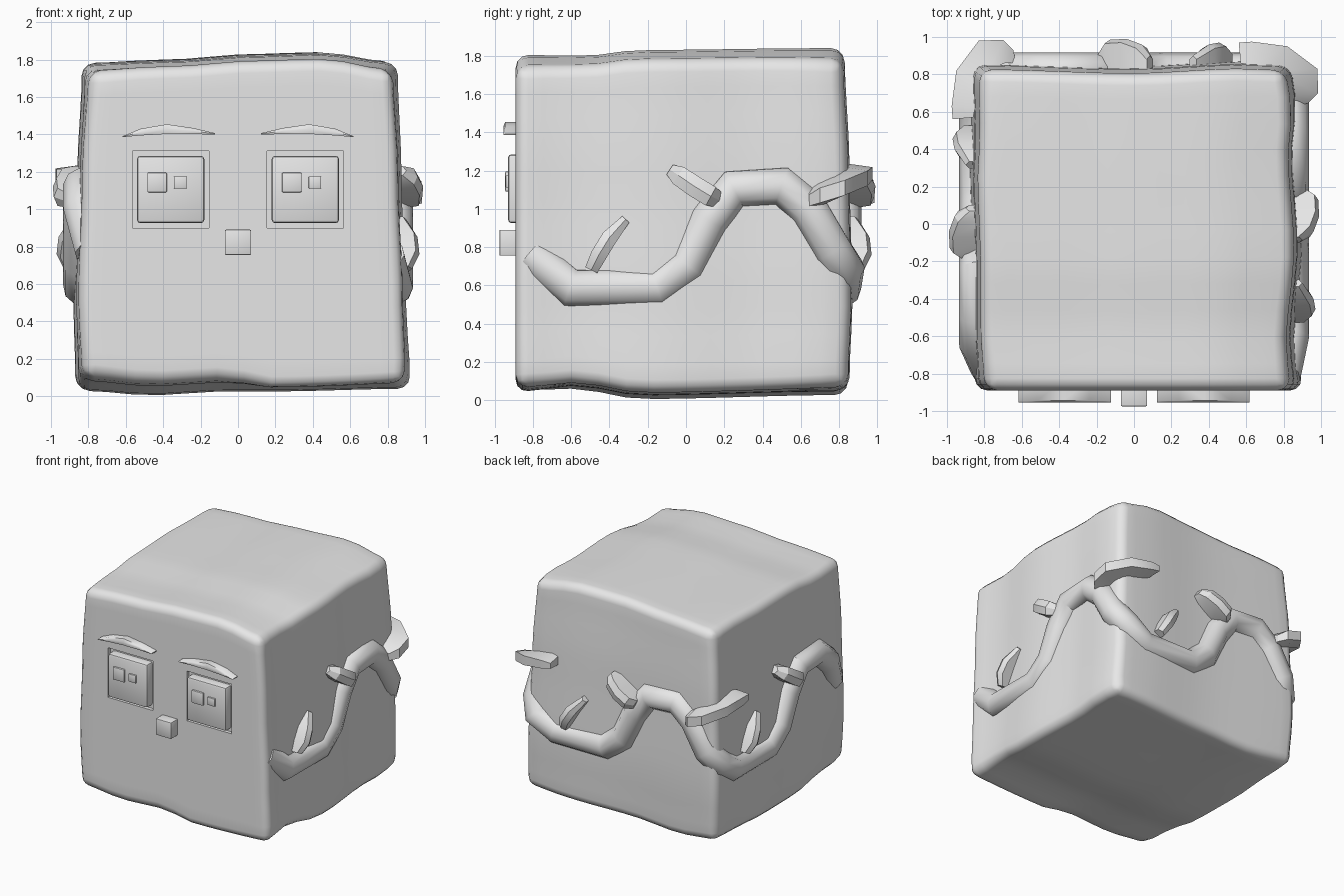
import bpy, bmesh, math
from mathutils import Vector, Matrix

if "Cube" in bpy.data.objects:
    bpy.data.objects.remove(bpy.data.objects["Cube"])

grey = bpy.data.materials.new("plain_grey")
grey.diffuse_color = (0.8, 0.8, 0.8, 1)
grey.use_nodes = True
grey.node_tree.nodes["Principled BSDF"].inputs["Base Color"].default_value = grey.diffuse_color


def finish(obj, smooth=None):
    if not obj.data.materials:
        obj.data.materials.append(grey)
    if smooth is not None:
        bpy.ops.object.select_all(action='DESELECT')
        obj.select_set(True)
        bpy.context.view_layer.objects.active = obj
        bpy.ops.object.shade_smooth_by_angle(angle=math.radians(smooth))
    return obj


def from_bmesh(name, bm):
    bmesh.ops.recalc_face_normals(bm, faces=bm.faces)
    me = bpy.data.meshes.new(name)
    bm.to_mesh(me)
    bm.free()
    obj = bpy.data.objects.new(name, me)
    bpy.context.collection.objects.link(obj)
    return obj


def evaluated_mesh(obj):
    bpy.context.view_layer.update()
    return bpy.data.meshes.new_from_object(
        obj.evaluated_get(bpy.context.evaluated_depsgraph_get()))


def box(name, lo, hi, bevel=0.0, segments=2):
    bm = bmesh.new()
    bmesh.ops.create_cube(bm, size=1)
    for v in bm.verts:
        v.co = Vector([(a + b) / 2 + c * (b - a) for a, b, c in zip(lo, hi, v.co)])
    if bevel:
        bmesh.ops.bevel(bm, geom=bm.edges[:], offset=bevel, segments=segments,
                        profile=0.5, affect='EDGES')
    return finish(from_bmesh(name, bm), 40)


def loft(name, rings):
    """Closed skin through rings of equal length, capped at both ends."""
    bm = bmesh.new()
    rows = [[bm.verts.new(p) for p in r] for r in rings]
    n = len(rows[0])
    for a, b in zip(rows, rows[1:]):
        for i in range(n):
            bm.faces.new((a[i], a[(i + 1) % n], b[(i + 1) % n], b[i]))
    bm.faces.new(rows[0])
    bm.faces.new(rows[-1][::-1])
    return from_bmesh(name, bm)


def interp(pts, t):
    if t <= pts[0][0]:
        return pts[0][1]
    for (a, p), (b, q) in zip(pts, pts[1:]):
        if t <= b:
            s = (t - a) / (b - a)
            return p + (q - p) * s * s * (3 - 2 * s)
    return pts[-1][1]


# Uneven block body: a gridded cube pushed out to wavy outlines
top_x = [(-.85, 1.785), (-.4, 1.80), (.1, 1.83), (.45, 1.84), (.85, 1.79)]
top_y = [(-.87, -.035), (-.5, -.04), (-.2, -.01), (.8, 0)]
low_x = [(-.85, .035), (-.48, .01), (-.1, .03), (.14, .03), (.87, .045)]
low_y = [(-.87, .01), (-.55, .045), (-.2, -.005), (.8, .015)]
right_z = [(.1, .91), (.5, .89), (1.2, .865), (1.8, .845)]
left_z = [(.1, -.87), (.5, -.88), (1.2, -.86), (1.8, -.835)]
right_y = [(-.87, 0), (-.6, -.03), (-.1, .01), (.4, -.02), (.65, 0), (.85, -.025)]
left_y = [(-.87, -.03), (-.55, -.015), (-.2, -.015), (.3, 0), (.5, -.01), (.8, 0)]
back_z = [(.1, .845), (.5, .86), (1.2, .845), (1.8, .82)]
back_x = [(-.8, .005), (0, -.015), (.6, .01), (.85, 0)]
bm = bmesh.new()
bmesh.ops.create_cube(bm, size=2)
bmesh.ops.subdivide_edges(bm, edges=bm.edges[:], cuts=11, use_grid_fill=True)
for v in bm.verts:
    u, w, h = v.co
    x, y, z = u * .86, w * .86, .93 + h * .9
    lift = .05 * max(0, -w) ** 6 * interp([(-.1, 1), (.15, 0)], x)
    lo = interp(low_x, x) + interp(low_y, y) + lift
    hi = interp(top_x, x) + interp(top_y, y)
    left, right = interp(left_z, z) - interp(left_y, y), interp(right_z, z) + interp(right_y, y)
    back = interp(back_z, z) + interp(back_x, x)
    pull = 1 - .018 * abs(u * w * h) ** 4      # corners slightly worn
    u, h = u * pull, h * pull
    v.co = (left + (right - left) * (u + 1) / 2,
            -.89 + (back + .89) * (w + 1) / 2,
            lo + (hi - lo) * (h + 1) / 2)
body = from_bmesh("block_body", bm)
bev = body.modifiers.new("round_edges", 'BEVEL')
bev.width, bev.segments = .065, 3
bev.limit_method, bev.angle_limit = 'ANGLE', math.radians(45)
body.data.materials.append(grey)

# Eyes: sunken socket, raised block and two square pupils, then the brow
cutters = []
for side, cx in (("left", -.36), ("right", .36)):
    cutter = box(f"{side}_socket_cutter", (cx - .205, -1.0, .90), (cx + .205, -.86, 1.31))
    cutter.hide_render = True
    cutters.append(cutter)
    cut = body.modifiers.new(f"{side}_socket", 'BOOLEAN')
    cut.operation, cut.object, cut.solver = 'DIFFERENCE', cutter, 'EXACT'
    box(f"{side}_eye", (cx - .18, -.93, .925), (cx + .18, -.80, 1.285), .018)
    box(f"{side}_large_pupil", (cx - .125, -.945, 1.09), (cx - .02, -.90, 1.195), .006)
    box(f"{side}_small_pupil", (cx + .017, -.943, 1.11), (cx + .085, -.90, 1.175), .005)
    # arched brow, tapering to both ends
    m = -1 if side == "right" else 1
    rings = []
    for dx, base, tall in ((-.258, 1.385, .005), (-.16, 1.394, .036), (-.02, 1.402, .052),
                           (.12, 1.402, .032), (.238, 1.398, .008)):
        x = cx + m * dx
        rings.append([(x, -.84, base), (x, -.95, base), (x, -.955, base + tall * .5),
                      (x, -.945, base + tall), (x, -.84, base + tall)])
    finish(loft(f"{side}_brow", rings), 50)

# Bake the sockets into the body, then shade with crisp socket edges
carved = evaluated_mesh(body)
body.modifiers.clear()
body.data = carved
for c in cutters:
    bpy.data.objects.remove(c)
finish(body, 38)
body.modifiers.new("even_shading", 'WEIGHTED_NORMAL').keep_sharp = True

# Square nose
box("nose", (-.07, -.975, .755), (.07, -.82, .89), .006)

# Wavy vine wrapping the right, back and left sides, both ends sunk in the body
wave = [(.83, -.60, .585), (.83, -.15, .585), (.83, .01, .705), (.83, .12, .94),
        (.83, .25, 1.105), (.83, .50, 1.12), (.83, .64, 1.00), (.83, .76, .79), (.77, .83, .68)]
turns = [Matrix.Rotation(math.radians(90 * k), 3, 'Z') for k in range(3)]
path = [Vector((.785, -.81, .755))]
for k, t in enumerate(turns):
    path += [t @ Vector((x - (.02 if k == 1 else 0), y, z)) for x, y, z in wave]
path[-2:] = [turns[2] @ Vector((.77, .77, .78))]
cu = bpy.data.curves.new("vine", 'CURVE')
cu.dimensions, cu.bevel_depth, cu.bevel_resolution = '3D', .106, 3
cu.use_fill_caps = True
sp = cu.splines.new('POLY')
sp.points.add(len(path) - 1)
for p, co in zip(sp.points, path):
    p.co = (*co, 1)
tmp = bpy.data.objects.new("vine_path", cu)
bpy.context.collection.objects.link(tmp)
mesh = evaluated_mesh(tmp)
bpy.data.objects.remove(tmp)
mesh.materials.clear()
vine = bpy.data.objects.new("vine", mesh)
bpy.context.collection.objects.link(vine)
finish(vine, 40)


# Leaves: bent slabs growing out of the vine, repeated on each side
def side_leaf(spine):
    """Slab along (y, z) points with half width and outer x reach."""
    rings = []
    for i, (y, z, half, reach) in enumerate(spine):
        a, b = spine[max(i - 1, 0)], spine[min(i + 1, len(spine) - 1)]
        d = Vector((b[0] - a[0], b[1] - a[1])).normalized() * half
        rings.append([(.80, y - d.y, z + d.x), (reach - .02, y - d.y, z + d.x),
                      (reach, y, z), (reach - .02, y + d.y, z - d.x), (.80, y + d.y, z - d.x)])
    return rings


sprout = side_leaf([(-.495, .68, .035, .93), (-.455, .76, .042, .97), (-.40, .85, .042, .96),
                    (-.315, .945, .025, .90)])
bud = side_leaf([(.175, 1.045, .04, .93), (.13, 1.065, .055, .985), (.04, 1.12, .055, .99),
                 (-.04, 1.175, .052, .96), (-.085, 1.205, .03, .90)])
corner = []
for inner, outer, z, h in (((.86, .63), (.93, .645), 1.045, .045), ((.86, .69), (.985, .70), 1.07, .06),
                           ((.83, .77), (.98, .83), 1.11, .06), ((.74, .82), (.82, .95), 1.16, .06),
                           ((.62, .85), (.63, .975), 1.185, .05), ((.57, .86), (.56, .97), 1.19, .035)):
    corner.append([(*inner, z - h), (*outer, z - h * .65), (*outer, z + h * .65), (*inner, z + h)])

for k, (where, t) in enumerate(zip(("right", "back", "left"), turns)):
    leaves = [("sprout_leaf", sprout), ("bud_leaf", bud)]
    if k < 2:
        leaves.append(("corner_leaf", corner))
    for name, rings in leaves:
        finish(loft(f"{where}_{name}", [[t @ Vector(p) for p in r] for r in rings]), 30)
